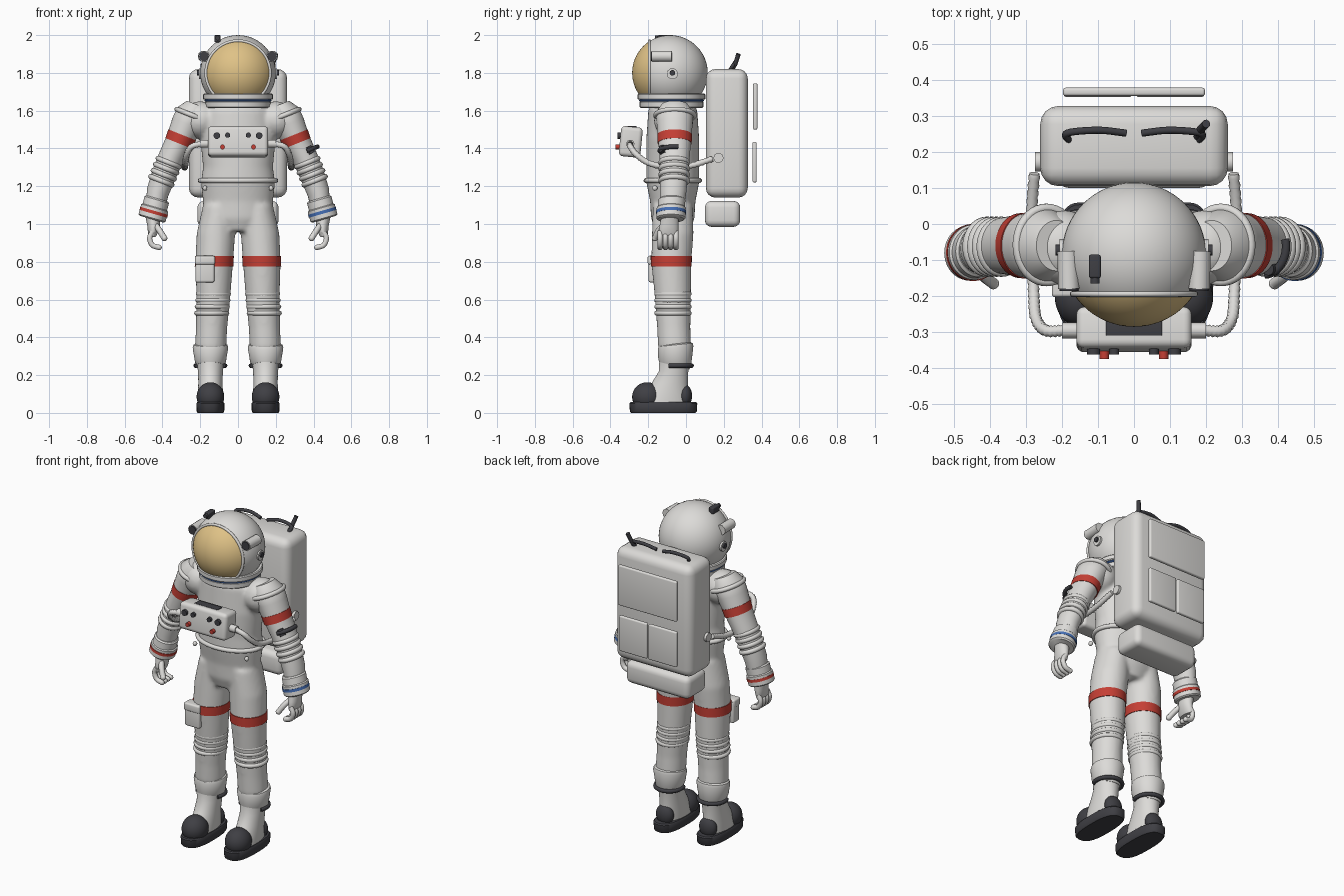
import bpy, bmesh, math
from mathutils import Vector, Matrix

if "Cube" in bpy.data.objects:
    bpy.data.objects.remove(bpy.data.objects["Cube"])


def material(name, r, g, b):
    m = bpy.data.materials.new(name)
    m.use_nodes = True
    m.diffuse_color = (r, g, b, 1)
    m.node_tree.nodes["Principled BSDF"].inputs["Base Color"].default_value = (r, g, b, 1)
    return m


WHITE = material("suit_white", .72, .71, .69)
DARK = material("dark_rubber", .05, .05, .058)
RED = material("stripe_red", .56, .05, .035)
BLUE = material("stripe_blue", .06, .16, .47)
GOLD = material("visor_gold", .74, .54, .24)


def finish(name, bm, mat, angle=40):
    bmesh.ops.recalc_face_normals(bm, faces=bm.faces)
    me = bpy.data.meshes.new(name)
    bm.to_mesh(me)
    bm.free()
    me.materials.append(mat)
    me.shade_smooth()
    me.set_sharp_from_angle(angle=math.radians(angle))
    ob = bpy.data.objects.new(name, me)
    bpy.context.collection.objects.link(ob)
    return ob


def add_loft(bm, rings, tilt=0, power=1, n=40):
    """Skin oval rings (x, y, z, rx, ry, slant), tilted in the xz plane."""
    u = Vector((math.cos(tilt), 0, math.sin(tilt)))
    loops = []
    for x, y, z, rx, ry, *slant in rings:
        k = slant[0] if slant else 0
        loop = []
        for i in range(n):
            a = math.tau * i / n
            c, s = math.cos(a), math.sin(a)
            c = math.copysign(abs(c) ** power, c)
            s = math.copysign(abs(s) ** power, s)
            loop.append(bm.verts.new(Vector((x, y, z)) + u * rx * c + Vector((0, ry * s, k * ry * s))))
        loops.append(loop)
    for a, b in zip(loops, loops[1:]):
        for i in range(n):
            j = (i + 1) % n
            bm.faces.new((a[i], a[j], b[j], b[i]))
    bm.faces.new(loops[0])
    bm.faces.new(loops[-1])


def loft(name, rings, mat, tilt=0, power=1):
    bm = bmesh.new()
    add_loft(bm, rings, tilt, power)
    return finish(name, bm, mat)


def add_ball(bm, c, size, turn=Matrix()):
    m = Matrix.Translation(c) @ Matrix.Diagonal((*size, 1)) @ turn
    bmesh.ops.create_uvsphere(bm, u_segments=48, v_segments=32, radius=1, matrix=m)


def ball(name, c, size, mat):
    bm = bmesh.new()
    add_ball(bm, c, size)
    return finish(name, bm, mat)


def box(name, lo, hi, mat, bevel=.01, pitch=0):
    lo, hi = Vector(lo), Vector(hi)
    bm = bmesh.new()
    bmesh.ops.create_cube(bm, size=1, matrix=Matrix.Diagonal((*(hi - lo), 1)))
    bmesh.ops.bevel(bm, geom=bm.edges[:], offset=bevel, segments=4, profile=.5, affect="EDGES")
    bm.transform(Matrix.Translation((lo + hi) / 2) @ Matrix.Rotation(pitch, 4, "X"))
    return finish(name, bm, mat)


def tube(name, pts, r, mat, cyclic=False, ribs=0):
    cu = bpy.data.curves.new(name, "CURVE")
    cu.dimensions = "3D"
    cu.bevel_depth = r
    cu.bevel_resolution = 3
    cu.use_fill_caps = True
    sp = cu.splines.new("POLY")
    sp.points.add(len(pts) - 1)
    sp.use_cyclic_u = cyclic
    for i, (p, q) in enumerate(zip(sp.points, pts)):
        p.co = (*q, 1)
        p.radius = 1 + ribs * (i % 2)
    cu.materials.append(mat)
    ob = bpy.data.objects.new(name, cu)
    bpy.context.collection.objects.link(ob)


def oval(c, rx, ry, tilt=0, start=0, end=math.tau, n=40):
    u = Vector((math.cos(tilt), 0, math.sin(tilt)))
    angles = [start + (end - start) * i / n for i in range(n)]
    return [Vector(c) + u * rx * math.cos(a) + Vector((0, ry * math.sin(a), 0)) for a in angles]


def smooth(pts, steps=6):
    """Smooth path through the points."""
    p = [Vector(q) for q in pts]
    p = [2 * p[0] - p[1]] + p + [2 * p[-1] - p[-2]]
    out = []
    for a, b, c, d in zip(p, p[1:], p[2:], p[3:]):
        for i in range(steps):
            t = i / steps
            out.append(.5 * (2 * b + (c - a) * t + (2 * a - 5 * b + 4 * c - d) * t * t
                             + (3 * b - a - 3 * c + d) * t ** 3))
    return out + [p[-2]]


# Suit body: torso, shoulders and legs fused into one smooth skin
bm = bmesh.new()
Y = -.07
add_loft(bm, [(0, Y, 1.65, .14, .11), (0, Y, 1.6, .19, .13), (0, Y, 1.45, .2, .14),
              (0, Y, 1.3, .185, .14), (0, Y, 1.22, .197, .14), (0, Y, 1.12, .185, .12),
              (0, Y, 1.03, .18, .115), (0, Y, .96, .12, .09)])
for s in (1, -1):
    add_ball(bm, (s * .2, -.065, 1.55), (.1, .105, .1))
    add_loft(bm, [(s * .1, Y, 1.1, .085, .105), (s * .117, Y, .95, .102, .11),
                  (s * .126, -.078, .8, .1, .106), (s * .13, Y, .62, .09, .096),
                  (s * .14, -.065, .45, .083, .088), (s * .145, -.06, .34, .083, .088)])
body = finish("suit_body", bm, WHITE)
fuse = body.modifiers.new("fuse", "REMESH")
fuse.mode = "VOXEL"
fuse.voxel_size = .011
fuse.use_smooth_shade = True
relax = body.modifiers.new("relax", "SMOOTH")
relax.iterations = 8
tube("waist_ring", oval((0, Y, 1.23), .2, .142), .013, WHITE, True)

# Helmet with a gold visor cap facing forward
H = Vector((0, -.085, 1.8))
bm = bmesh.new()
add_ball(bm, H, (.2, .2, .2), Matrix.Rotation(math.pi / 2, 4, "X"))
helmet = finish("helmet", bm, WHITE)
helmet.data.materials.append(GOLD)
for f in helmet.data.polygons:
    f.material_index = int(f.center.y < -.198)
rim = [(.17 * math.cos(a), -.194, H.z + .17 * math.sin(a)) for a in [math.tau * i / 48 for i in range(48)]]
tube("visor_rim", rim, .008, WHITE, True)
for name, lo, hi, r, mat in (("lower_collar", 1.615, 1.65, .174, WHITE), ("collar_stripe", 1.648, 1.66, .178, BLUE),
                             ("upper_collar", 1.658, 1.69, .184, WHITE)):
    loft(name, [(0, -.077, lo, r - .005, r - .01), (0, -.077, lo + .005, r, r - .005),
                (0, -.077, hi - .005, r, r - .005), (0, -.077, hi, r - .005, r - .01)], mat)
box("helmet_camera", (-.125, -.15, 1.962), (-.092, -.085, 2), DARK, .006)
tube("camera_lens", [(-.108, -.165, 1.985), (-.108, -.14, 1.985)], .013, DARK)

# Chest control unit
box("chest_unit", (-.16, -.35, 1.355), (.16, -.235, 1.515), WHITE, .022, -.1)
box("chest_display", (-.078, -.31, 1.51), (.078, -.262, 1.519), DARK, .003)
for s in (1, -1):
    for x, z, r, mat in ((.055, 1.47, .014, DARK), (.112, 1.468, .018, DARK), (.082, 1.408, .013, RED)):
        tube("chest_knob", [(s * x, -.33, z), (s * x, -.362 - (mat == RED) * .012, z)], r, mat)

# Life support backpack
box("backpack", (-.26, .105, 1.14), (.26, .327, 1.82), WHITE, .05)
box("lower_pack", (-.215, .1, .985), (.215, .287, 1.122), WHITE, .035)
box("upper_back_panel", (-.197, .355, 1.5), (.197, .378, 1.745), WHITE, .008)
for s in (1, -1):
    box("lower_back_panel", (s * .1 - .095, .352, 1.22), (s * .1 + .095, .374, 1.435), WHITE, .008)
    tube("pack_handle", smooth([(s * .18, .23, 1.81), (s * .185, .252, 1.845), (s * .1, .26, 1.855),
                                (s * .022, .252, 1.84)]), .01, DARK)
tube("pack_antenna", [(.175, .24, 1.81), (.185, .262, 1.85), (.2, .278, 1.9)], .012, DARK)

# Paired parts
for s in (1, -1):
    T = .38 * s

    # Helmet lamp and ear knob
    tube("helmet_lamp", [(s * .18, -.18, 1.888), (s * .183, -.075, 1.888)], .03, WHITE)
    tube("lamp_lens", [(s * .18, -.186, 1.888), (s * .18, -.176, 1.888)], .026, DARK)
    tube("ear_disc", [(s * .18, -.072, 1.795), (s * .207, -.072, 1.795)], .03, WHITE)
    tube("ear_knob", [(s * .2, -.072, 1.8), (s * .217, -.072, 1.8)], .015, DARK)

    # Arm with shoulder ring, stripe and elbow bellows
    loft("arm", [(s * .215, -.06, 1.63, .06, .07), (s * .24, -.06, 1.585, .088, .1),
                 (s * .27, -.06, 1.53, .083, .095), (s * .305, -.06, 1.45, .074, .088),
                 (s * .35, -.06, 1.36, .068, .08), (s * .385, -.062, 1.28, .066, .075),
                 (s * .425, -.068, 1.17, .06, .07), (s * .445, -.075, 1.05, .05, .058)], WHITE, T)
    tube("shoulder_ring", oval((s * .242, -.058, 1.575), .088, .102, T), .013, WHITE, True)
    loft("arm_stripe", [(s * .296, -.06, 1.472, .079, .092), (s * .314, -.06, 1.427, .076, .09)],
         RED, T)
    for i in range(4):
        tube("elbow_fold", oval((s * (.367 + .013 * i), -.063, 1.325 - .032 * i), .06, .07, T),
             .014, WHITE, True)

    # Glove cuff, stripe, palm, fingers and thumb
    C = .28 * s
    loft("glove_cuff", [(s * .428, -.075, 1.135, .06, .064), (s * .43, -.075, 1.128, .067, .072),
                        (s * .44, -.078, 1.09, .067, .072), (s * .441, -.078, 1.085, .074, .077),
                        (s * .455, -.08, 1.032, .074, .077), (s * .456, -.08, 1.025, .066, .07)],
         WHITE, C)
    loft("cuff_stripe", [(s * .444, -.079, 1.07, .076, .079), (s * .448, -.079, 1.054, .076, .079)],
         BLUE if s > 0 else RED, C)
    loft("palm", [(s * .45, -.085, 1.04, .04, .045), (s * .447, -.09, .99, .033, .05),
                  (s * .452, -.094, .945, .024, .053), (s * .452, -.094, .93, .015, .045)], WHITE)
    for i in range(4):
        y = -.137 + .028 * i
        tube("finger", smooth([(s * .452, y, .96), (s * .468, y, .925), (s * .453, y, .888),
                               (s * .418, y, .876)], 4), .0145, WHITE)
        ball("fingertip", (s * .418, y, .876), (.0145, .0145, .0145), WHITE)
    tube("thumb", smooth([(s * .44, -.11, 1.0), (s * .415, -.145, .965), (s * .39, -.165, .925)]),
         .016, WHITE)
    ball("thumb_tip", (s * .39, -.165, .925), (.016, .016, .016), WHITE)

    # Ribbed hose from the chest unit to the backpack
    tube("hose_socket", [(s * .15, -.295, 1.425), (s * .2, -.295, 1.425)], .022, WHITE)
    tube("hose", smooth([(s * .19, -.295, 1.425), (s * .245, -.295, 1.41), (s * .272, -.26, 1.365),
                         (s * .278, -.19, 1.32), (s * .282, -.08, 1.3), (s * .284, .03, 1.31),
                         (s * .276, .14, 1.345)], 10), .014, WHITE, ribs=.22)
    tube("hose_port", [(s * .25, .172, 1.35), (s * .275, .172, 1.35)], .027, WHITE)
    ball("waist_bolt", (s * .175, -.165, 1.19), (.012, .014, .014), WHITE)

    # Leg stripe and knee folds
    loft("leg_stripe", [(s * .125, -.078, .83, .103, .109), (s * .127, -.078, .775, .102, .108)], RED)
    for i in range(4):
        z = .63 - .034 * i
        tube("knee_fold", oval((s * (.13 + .003 * i), -.069, z), .08, .086), .013, WHITE, True)

    # Boot with flared top, rear strap, toe cap, heel and sole
    X = s * .146
    loft("boot", [(X, -.058, .3, .076, .082), (X, -.066, .22, .066, .078), (X, -.085, .16, .064, .095),
                  (X, -.1, .11, .066, .11), (X, -.12, .05, .066, .14)], WHITE)
    loft("boot_top", [(X, -.063, .25, .072, .08, -.25), (X, -.06, .27, .082, .087, -.25),
                      (X, -.055, .345, .094, .094, .1), (X, -.055, .36, .09, .09, .1),
                      (X, -.055, .366, .08, .08, .1)], WHITE)
    tube("boot_strap", oval((X, -.05, .25), .078, .08, 0, -.5, math.pi + .5), .012, DARK)
    ball("toe_cap", (X, -.205, .085), (.073, .08, .077), DARK)
    ball("heel_cap", (X, -.005, .09), (.055, .037, .06), DARK)
    loft("sole", [(X, -.12, 0, .068, .17), (X, -.12, .008, .073, .177), (X, -.12, .05, .075, .18),
                  (X, -.12, .057, .07, .174)], DARK, power=.75)

# Single-sided details
box("thigh_pocket", (-.225, -.198, .69), (-.125, -.135, .82), WHITE, .012)
box("pocket_flap", (-.228, -.203, .785), (-.122, -.14, .832), WHITE, .01)
tube("arm_gauge", [(.372, -.125, 1.41), (.392, -.125, 1.375)], .018, DARK)
tube("gauge_strap", oval((.36, -.062, 1.385), .066, .078, .38, -1.5, .3), .012, DARK)
